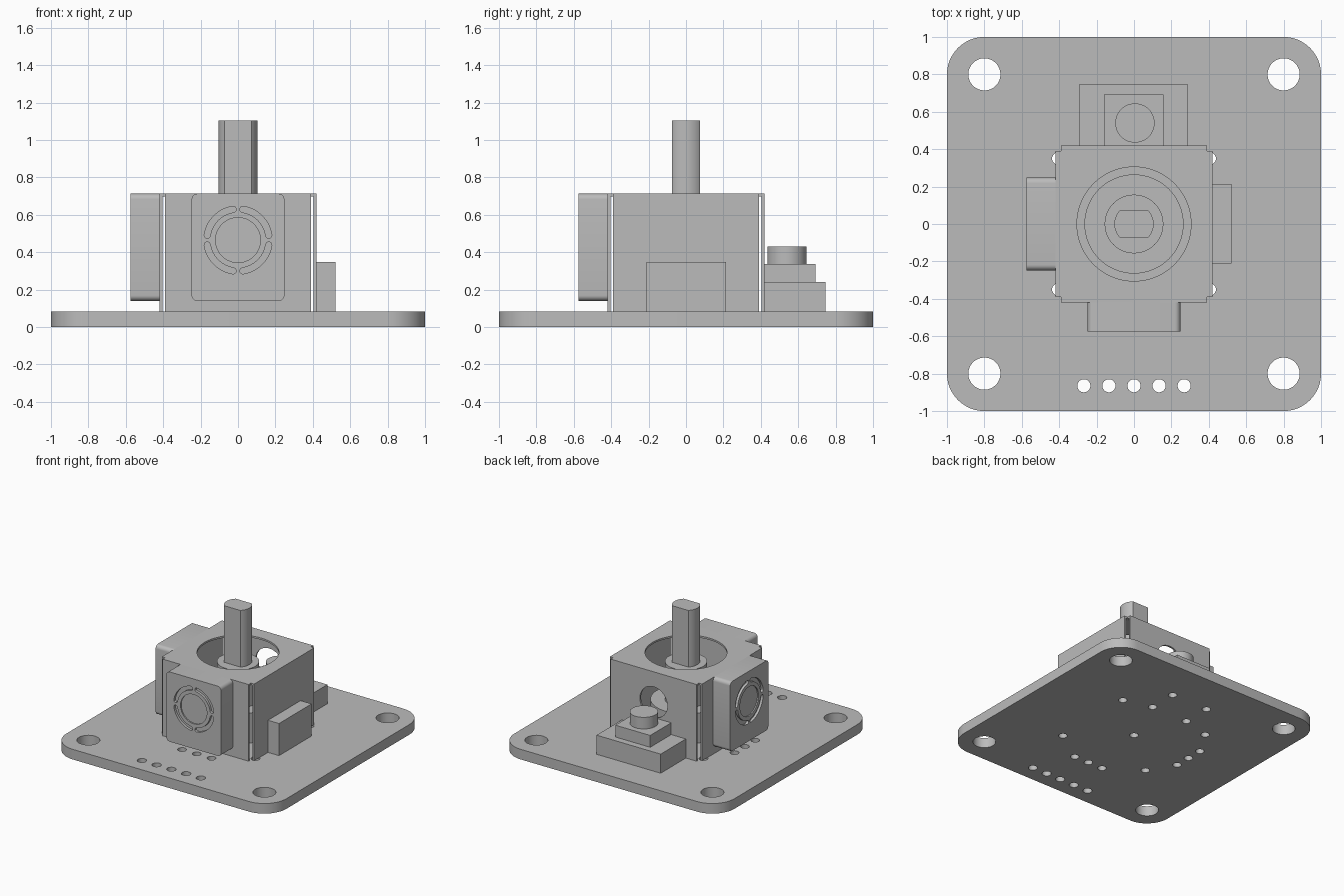
import bpy
import bmesh
from math import sin, cos, pi, radians
from mathutils import Matrix, Vector

cube = bpy.data.objects.get("Cube")
if cube:
    bpy.data.objects.remove(cube, do_unlink=True)

grey = bpy.data.materials.new("plain_grey")
grey.use_nodes = True
grey.diffuse_color = (0.5, 0.5, 0.5, 1)
grey.node_tree.nodes["Principled BSDF"].inputs["Base Color"].default_value = (0.5, 0.5, 0.5, 1)


# Helpers: profiles, extrusion, boolean cutting
def arc(cx, cy, r, a0, a1, n):
    return [(cx + r * cos(a0 + (a1 - a0) * i / n), cy + r * sin(a0 + (a1 - a0) * i / n))
            for i in range(n + 1)]


def circle(cx, cy, r, n=48):
    return arc(cx, cy, r, 0, 2 * pi, n)[:-1]


def rect(x0, x1, y0, y1):
    return [(x0, y0), (x1, y0), (x1, y1), (x0, y1)]


def rounded(hx, hy, r, n):
    corners = [(1, 1), (-1, 1), (-1, -1), (1, -1)]
    pts = []
    for k, (sx, sy) in enumerate(corners):
        pts += arc(sx * (hx - r), sy * (hy - r), r, k * pi / 2, (k + 1) * pi / 2, n)
    return pts


def smooth(obj):
    obj.data.shade_smooth()
    obj.data.set_sharp_from_angle(angle=radians(30))


def extrude(name, shapes, matrix=Matrix()):
    """Each shape is (profile, low, high); all become one object."""
    bm = bmesh.new()
    for pts, low, high in shapes:
        base = bm.faces.new([bm.verts.new((x, y, low)) for x, y in pts])
        res = bmesh.ops.extrude_face_region(bm, geom=[base])
        moved = [v for v in res["geom"] if isinstance(v, bmesh.types.BMVert)]
        bmesh.ops.translate(bm, verts=moved, vec=Vector((0, 0, high - low)))
    bmesh.ops.recalc_face_normals(bm, faces=bm.faces)
    bm.transform(matrix)
    mesh = bpy.data.meshes.new(name)
    bm.to_mesh(mesh)
    bm.free()
    mesh.materials.append(grey)
    obj = bpy.data.objects.new(name, mesh)
    bpy.context.collection.objects.link(obj)
    smooth(obj)
    return obj


def cut(obj, shapes, matrix=Matrix()):
    cutter = extrude("cutter", shapes, matrix)
    mod = obj.modifiers.new("cut", "BOOLEAN")
    mod.operation = "DIFFERENCE"
    mod.solver = "EXACT"
    mod.object = cutter
    bpy.context.view_layer.objects.active = obj
    bpy.ops.object.modifier_apply(modifier=mod.name)
    bpy.data.objects.remove(cutter, do_unlink=True)
    smooth(obj)


BOARD, TOP = 0.083, 0.713
OUT, SHEET, SPAN = 0.42, 0.015, 0.39
MID = 0.465
upright = Matrix.Rotation(pi / 2, 4, "X")

# Circuit board with mounting holes and pin holes
board = extrude("circuit_board", [(rounded(1, 1, 0.2, 12), 0, BOARD)])
holes = [(sx * 0.8, sy * 0.8, 0.086) for sx in (-1, 1) for sy in (-1, 1)]
holes += [(i * 0.134, -0.865, 0.035) for i in range(-2, 3)]
holes += [(sx * 0.405, sy * 0.35, 0.033) for sx in (-1, 1) for sy in (-1, 1)]
holes += [(i * 0.134, -0.535, 0.033) for i in (-1, 0, 1)]
holes += [(-0.535, i * 0.134, 0.033) for i in (-1, 0, 1)]
holes += [(sx * 0.166, y, 0.033) for sx in (-1, 1) for y in (0.415, 0.65)]
holes.append((0, 0, 0.033))
cut(board, [(circle(x, y, r, 32), -0.1, 0.2) for x, y, r in holes])

# Folded sheet housing: notched top and four separate walls
notched = []
for k in range(4):
    turn = Matrix.Rotation(k * pi / 2, 2)
    notched += [tuple(turn @ Vector(p)) for p in ((OUT, SPAN), (SPAN, SPAN), (SPAN, OUT))]
lid = extrude("housing_top", [(notched, TOP - SHEET, TOP)])
cut(lid, [(circle(0, 0, 0.305, 64), 0.5, 1)])

for k, side in enumerate(("front", "left", "back", "right")):
    wall = extrude("housing_wall_" + side,
                   [(rect(-SPAN, SPAN, -OUT, SHEET - OUT), BOARD, TOP - SHEET)],
                   Matrix.Rotation(k * pi / 2, 4, "Z"))
    if side == "back":
        cut(wall, [(circle(0, MID, 0.125), -0.6, -0.3)], upright)

# Side sensors with a recessed disc and four curved slots
def slot(a):
    half = radians(36)
    r0, r1 = 0.15, 0.183
    rm, re = (r0 + r1) / 2, (r1 - r0) / 2
    start, end = a - half, a + half
    return (arc(0, MID, r1, start, end, 14)
            + arc(rm * cos(end), MID + rm * sin(end), re, end, end + pi, 6)[1:-1]
            + arc(0, MID, r0, end, start, 14)
            + arc(rm * cos(start), MID + rm * sin(start), re, start + pi, start + 2 * pi, 6)[1:-1])


FACE = 0.575
mid_z = (0.14 + TOP) / 2
for side, angle in (("front", 0), ("right", -pi / 2)):
    frame = Matrix.Rotation(angle, 4, "Z") @ upright
    body = [(x, y + mid_z) for x, y in rounded(0.248, (TOP - 0.14) / 2, 0.03, 6)]
    sensor = extrude("sensor_" + side, [(body, OUT, FACE)], frame)
    grooves = [(slot(pi / 4 + k * pi / 2), FACE - 0.02, FACE + 0.1) for k in range(4)]
    cut(sensor, grooves + [(circle(0, MID, 0.12), FACE - 0.01, FACE + 0.1)], frame)

# Stick: wide base, collar and a shaft flattened front and back
extrude("stick_base", [(circle(0, 0, 0.265, 64), BOARD, 0.33)])
extrude("stick_collar", [(circle(0, 0, 0.157), 0.33, 0.64)])
flat = 0.797
shaft = arc(0, 0, 0.105, -flat, flat, 16) + arc(0, 0, 0.105, pi - flat, pi + flat, 16)
extrude("stick_shaft", [(shaft, 0.64, 1.105)])

# Small block on the left and push button at the back
extrude("side_block", [(rect(OUT, 0.52, -0.21, 0.213), BOARD, 0.347)])
extrude("button_base", [(rect(-0.293, 0.29, OUT, 0.747), BOARD, 0.24)])
extrude("button_step", [(rect(-0.16, 0.157, OUT, 0.693), 0.24, 0.337)])
extrude("button_cap", [(circle(0.005, 0.54, 0.105), 0.337, 0.432)])
